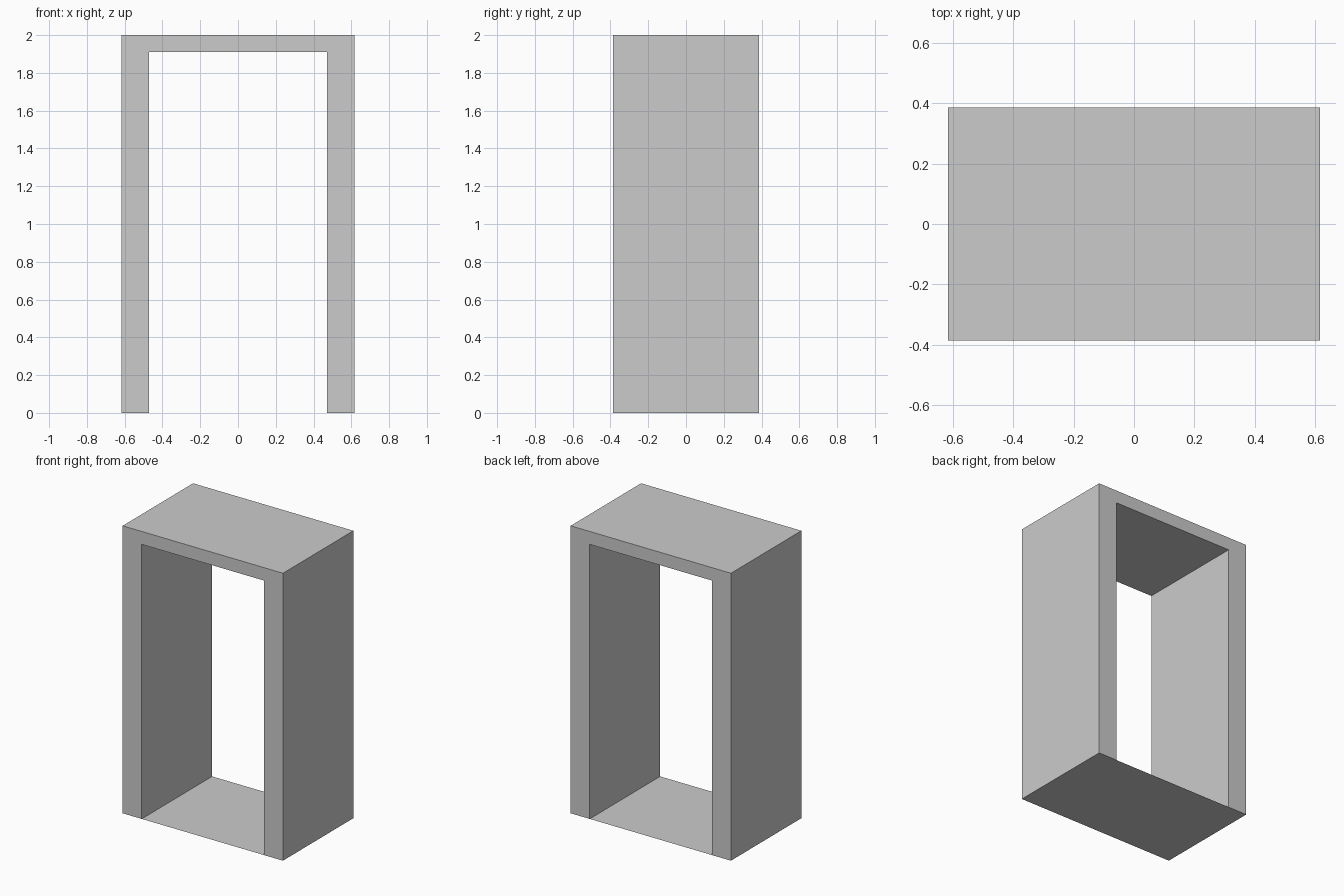
import bpy, bmesh

if "Cube" in bpy.data.objects:
    bpy.data.objects.remove(bpy.data.objects["Cube"])

W, D, H = 0.617, 0.387, 2.0      # half width, half depth, height
IW, IH = 0.47, 1.91              # opening half width and height


def make_object(name, bm):
    mesh = bpy.data.meshes.new(name)
    bm.to_mesh(mesh)
    bm.free()
    obj = bpy.data.objects.new(name, mesh)
    bpy.context.collection.objects.link(obj)
    return obj


# Surround: arch-shaped profile extruded front to back
right = [(IW, IH), (IW, 0), (W, 0), (W, H)]
profile = right + [(-x, z) for x, z in reversed(right)]
bm = bmesh.new()
front = bm.faces.new([bm.verts.new((x, -D, z)) for x, z in profile])
ext = bmesh.ops.extrude_face_region(bm, geom=[front], use_keep_orig=True)
back = [v for v in ext["geom"] if isinstance(v, bmesh.types.BMVert)]
bmesh.ops.translate(bm, vec=(0, 2 * D, 0), verts=back)
bmesh.ops.recalc_face_normals(bm, faces=bm.faces)

# The feet are closed by the floor sheet, so drop their own bottom faces
feet = [f for f in bm.faces if all(v.co.z < 1e-5 for v in f.verts)]
bmesh.ops.delete(bm, geom=feet, context='FACES_ONLY')
make_object("door_surround", bm)

# Floor: a single sheet under the whole frame
bm = bmesh.new()
bm.faces.new([bm.verts.new((x, y, 0))
              for x, y in ((-W, -D), (-W, D), (W, D), (W, -D))])
make_object("floor_sheet", bm)
